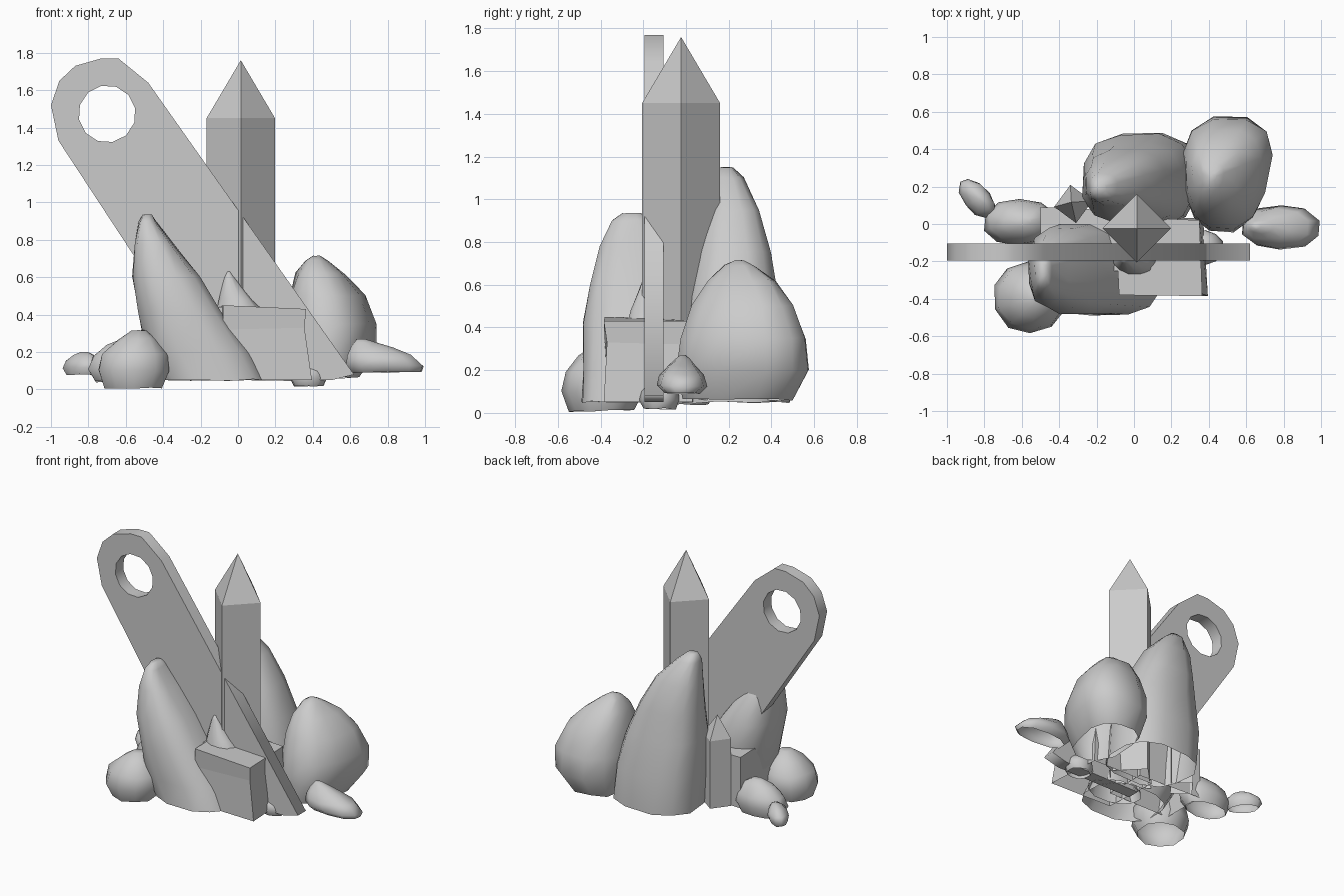
import bpy, math, random

if "Cube" in bpy.data.objects:
    bpy.data.objects.remove(bpy.data.objects["Cube"])
random.seed(4)


def make(name, verts, faces, smooth=False):
    me = bpy.data.meshes.new(name)
    me.from_pydata(verts, [], faces)
    ob = bpy.data.objects.new(name, me)
    bpy.context.collection.objects.link(ob)
    bpy.ops.object.select_all(action='DESELECT')
    bpy.context.view_layer.objects.active = ob
    ob.select_set(True)
    if smooth:
        bpy.ops.object.shade_smooth_by_angle(angle=math.radians(75))
    return ob


def loft(name, loops, smooth, tip=None):
    """Skin equal-length loops, open underneath, closed on top."""
    n = len(loops[0])
    verts = [p for loop in loops for p in loop]
    faces = [(r * n + i, r * n + (i + 1) % n, (r + 1) * n + (i + 1) % n, (r + 1) * n + i)
             for r in range(len(loops) - 1) for i in range(n)]
    last = (len(loops) - 1) * n
    if tip:
        verts.append(tip)
        faces += [(last + i, last + (i + 1) % n, len(verts) - 1) for i in range(n)]
    else:
        faces.append(tuple(range(last, last + n)))
    return make(name, verts, faces, smooth)


def rock(name, rings, power=2.6, skew=0.0, sides=12, rough=0.006, flare=0.0):
    """Rings are (z, x_min, x_max, y_min, y_max), bottom to top; flare widens x towards the back."""
    loops = []
    for z, x0, x1, y0, y1 in rings:
        loop = []
        r = rough * min(1, (x1 - x0) / 0.2)
        for i in range(sides):
            a = math.tau * (i + 0.5) / sides
            c, s = math.cos(a), math.sin(a)
            u = math.copysign(abs(c) ** (2 / power), c)
            v = math.copysign(abs(s) ** (2 / power), s)
            x = (x0 + x1) / 2 + u * (1 + flare * v) * (x1 - x0) / 2 + skew * v * (y1 - y0) / 2
            y = (y0 + y1) / 2 + v * (y1 - y0) / 2
            j = [random.uniform(-r, r) for _ in range(3)]
            loop.append((x + j[0], y + j[1], z + j[2]))
        loops.append(loop)
    return loft(name, loops, True)


def stone(name, x0, x1, y0, y1, z0, z1, skew=0.0, lean=0.0):
    cx, cy, rx, ry = (x0 + x1) / 2, (y0 + y1) / 2, (x1 - x0) / 2, (y1 - y0) / 2
    prof = [(0, .8), (.3, 1), (.6, .9), (.85, .55), (1, .2)]
    rock(name, [(z0 + t * (z1 - z0), cx + lean * t * t - k * rx, cx + lean * t * t + k * rx,
                 cy - k * ry, cy + k * ry) for t, k in prof], 2.1, skew, 10)


def crystal(name, x, y, r, base, shoulder, tip, turn=0.0, lean=(0, 0)):
    ring = [(math.cos(turn + i * math.pi / 2) * r, math.sin(turn + i * math.pi / 2) * r) for i in range(4)]
    loft(name, [[(x + a, y + b, base) for a, b in ring],
                [(x + a, y + b, shoulder) for a, b in ring]], False,
         (x + lean[0], y + lean[1], tip))


# Leaning plank with a round eye at its upper end
cu = bpy.data.curves.new("leaning_plank", 'CURVE')
cu.dimensions, cu.fill_mode, cu.extrude = '2D', 'BOTH', 0.045
outline = [(-.12, .05), (-.96, 1.33), (-1.0, 1.52), (-.955, 1.65), (-.87, 1.73), (-.73, 1.77),
           (-.64, 1.77), (-.48, 1.64), (0, .96), (.62, .08), (.5, .05)]
hole = [(-.70 + .153 * math.cos(math.tau * i / 12 + .2), 1.473 + .153 * math.sin(math.tau * i / 12 + .2))
        for i in range(12)]
for pts in (outline, hole):
    sp = cu.splines.new('POLY')
    sp.points.add(len(pts) - 1)
    for p, (x, z) in zip(sp.points, pts):
        p.co = (x, z, 0, 1)
    sp.use_cyclic_u = True
plank = bpy.data.objects.new("leaning_plank", cu)
plank.rotation_euler.x = math.pi / 2
plank.location.y = -0.15
bpy.context.collection.objects.link(plank)
bpy.ops.object.select_all(action='DESELECT')
bpy.context.view_layer.objects.active = plank
plank.select_set(True)
bpy.ops.object.convert(target='MESH')

# Crystals
crystal("tall_crystal", .015, -.023, .183, .06, 1.45, 1.76)
crystal("small_crystal", -.325, .107, .103, .06, .55, .71, .15, (-.01, .01))

# Large rocks
rock("front_left_rock", [(.05, -.42, .15, -.49, -.05), (.2, -.50, .08, -.49, -.02),
                         (.42, -.54, -.08, -.485, 0), (.6, -.57, -.2, -.46, -.02),
                         (.78, -.56, -.34, -.41, -.09), (.9, -.53, -.44, -.35, -.16),
                         (.935, -.51, -.46, -.30, -.21)])
rock("back_rock", [(.05, -.26, .35, -.02, .49), (.3, -.28, .33, -.01, .485),
                   (.55, -.28, .26, 0, .43), (.75, -.27, .17, .04, .40),
                   (.95, -.26, .06, .09, .34), (1.1, -.24, -.09, .12, .27),
                   (1.15, -.22, -.15, .16, .22)])
rock("right_rock", [(.06, .29, .64, -.02, .5), (.2, .26, .725, -.05, .58),
                    (.35, .26, .73, -.03, .57), (.5, .28, .67, .02, .51),
                    (.62, .31, .57, .1, .42), (.69, .36, .48, .18, .32),
                    (.715, .40, .44, .23, .27)], 2.5, .07, flare=.15)
rock("centre_rock", [(.05, -.2, .2, -.34, -.06), (.4, -.12, .15, -.28, -.1),
                     (.48, -.10, .08, -.26, -.12), (.6, -.075, -.02, -.21, -.16),
                     (.63, -.06, -.04, -.2, -.17)], 2.1)

# Square-cut blocks at the base
loft("front_block", [[(-.1, -.37, .05), (.395, -.385, .05), (.37, .03, .05), (-.12, .04, .05)],
                     [(-.08, -.38, .32), (.355, -.37, .33), (.35, .02, .32), (-.1, .03, .32)],
                     [(-.08, -.38, .45), (.365, -.385, .43), (.35, .02, .43), (-.1, .04, .44)]], False)
loft("back_block", [[(-.5, -.25, .06), (0, -.25, .06), (0, .06, .06), (-.5, .09, .06)],
                    [(-.5, -.25, .44), (0, -.25, .44), (0, .07, .43), (-.5, .09, .43)]], False)

# Scattered stones
stone("front_left_stone", -.76, -.36, -.585, -.2, .01, .315, 0, .03)
stone("left_stone", -.81, -.42, -.115, .135, .04, .27, 0, .03)
stone("far_left_pebble", -.925, -.755, .03, .24, .08, .2, -.5, .02)
stone("right_base_stone", .28, .475, -.22, -.03, .02, .15)
rock("right_pebble", [(.09, .60, .99, -.10, .06), (.125, .57, 1.0, -.14, .10),
                      (.18, .575, .94, -.125, .085), (.22, .595, .83, -.085, .05),
                      (.25, .615, .75, -.05, .02), (.27, .635, .68, -.03, 0)], 2.1, 0, 10)
